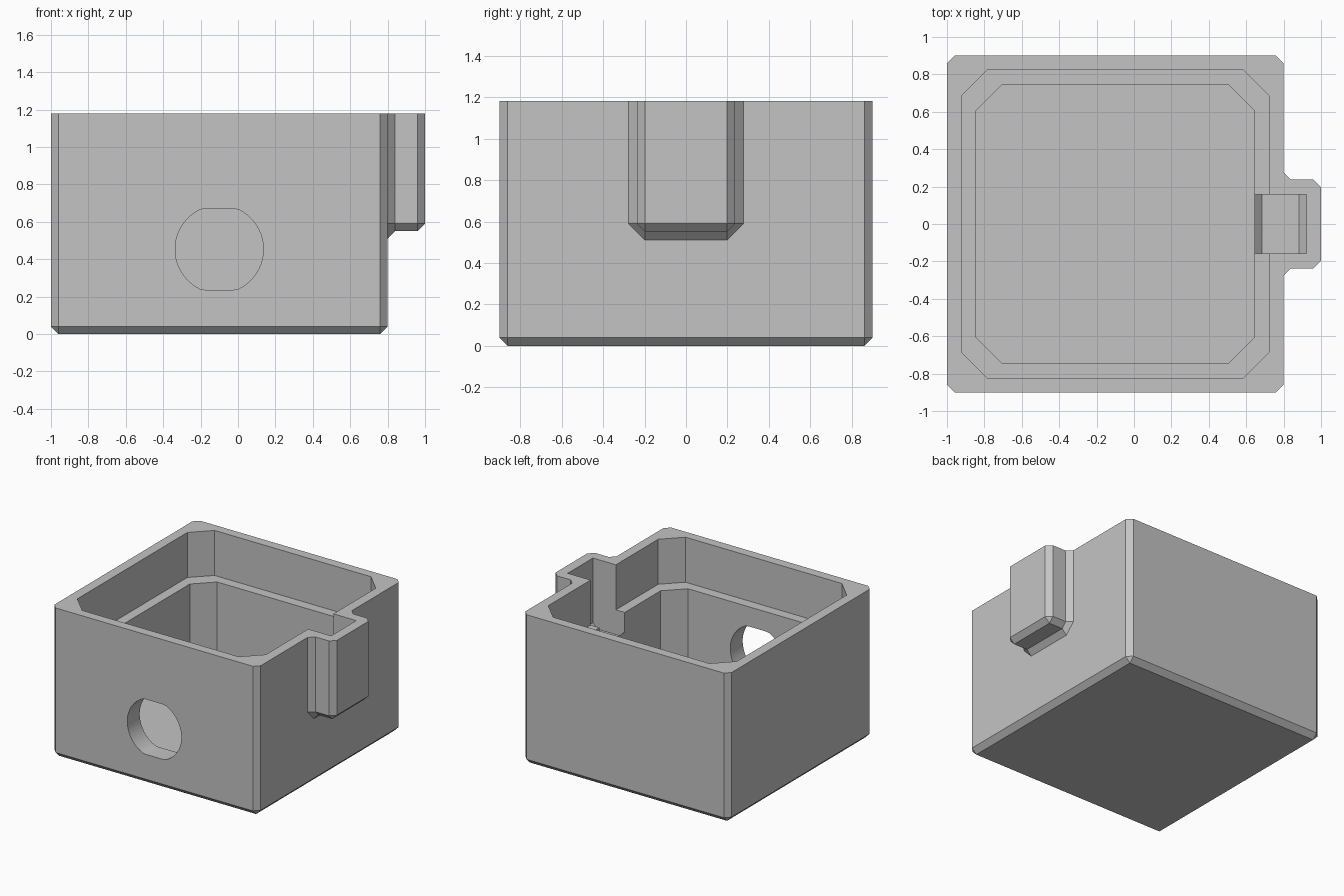
import bpy, bmesh, math

if "Cube" in bpy.data.objects:
    bpy.data.objects.remove(bpy.data.objects["Cube"])

grey = bpy.data.materials.new("plain_grey")
grey.use_nodes = True
colour = (0.55, 0.55, 0.55, 1)
grey.diffuse_color = colour
grey.node_tree.nodes["Principled BSDF"].inputs["Base Color"].default_value = colour

TOP = 1.18
ABOVE = 1.4
C = 0.04  # outer chamfer


def loft(name, rings):
    """Skin a closed solid through rings of matching points."""
    bm = bmesh.new()
    loops = [[bm.verts.new(p) for p in ring] for ring in rings]
    n = len(loops[0])
    bm.faces.new(loops[0])
    bm.faces.new(loops[-1])
    for a, b in zip(loops, loops[1:]):
        for i in range(n):
            j = (i + 1) % n
            bm.faces.new((a[i], a[j], b[j], b[i]))
    bmesh.ops.remove_doubles(bm, verts=bm.verts, dist=0.0005)
    bmesh.ops.recalc_face_normals(bm, faces=bm.faces)
    mesh = bpy.data.meshes.new(name)
    bm.to_mesh(mesh)
    bm.free()
    mesh.materials.append(grey)
    obj = bpy.data.objects.new(name, mesh)
    bpy.context.collection.objects.link(obj)
    return obj


def octagon(x0, x1, y, c, z):
    """Rectangle with corners cut by c, at height z."""
    return [(x0 + c, -y, z), (x1 - c, -y, z), (x1, c - y, z), (x1, y - c, z),
            (x1 - c, y, z), (x0 + c, y, z), (x0, y - c, z), (x0, c - y, z)]


def boolean(target, tool, operation):
    mod = target.modifiers.new(tool.name, 'BOOLEAN')
    mod.operation = operation
    mod.solver = 'EXACT'
    mod.object = tool
    bpy.context.view_layer.objects.active = target
    bpy.ops.object.modifier_apply(modifier=mod.name)
    bpy.data.objects.remove(tool)


# Outer box, chamfered at the upright and bottom edges
box = loft("box_body", [octagon(-1 + C, 0.8 - C, 0.9 - C, 0, 0),
                        octagon(-1, 0.8, 0.9, C, C),
                        octagon(-1, 0.8, 0.9, C, TOP)])


# Side bump that flares into the wall and is chamfered at its outer end
def bump_ring(x, d):
    h, b = 0.197, 0.59
    return [(x, -h - d, TOP), (x, -h - d, b), (x, -h, b - d),
            (x, h, b - d), (x, h + d, b), (x, h + d, TOP)]


bump = loft("side_bump", [bump_ring(0.75, 2 * C), bump_ring(0.8, 2 * C),
                          bump_ring(0.8 + C, C), bump_ring(1 - C, C),
                          bump_ring(1, 0)])
boolean(box, bump, 'UNION')

# Wide upper recess and narrower lower cavity, leaving a ledge
for name, x0, x1, y, z in (("upper_recess", -0.922, 0.722, 0.825, 0.825),
                           ("lower_cavity", -0.844, 0.645, 0.745, 0.157)):
    cutter = loft(name, [octagon(x0, x1, y, 0.14, z),
                         octagon(x0, x1, y, 0.14, ABOVE)])
    boolean(box, cutter, 'DIFFERENCE')

# Slot from the cavity into the bump, with sloped floor ends
slot_profile = [(0.6, ABOVE), (0.6, 0.67), (0.645, 0.67), (0.685, 0.63),
                (0.882, 0.63), (0.922, 0.67), (0.922, ABOVE)]
slot = loft("bump_slot", [[(x, y, z) for x, z in slot_profile]
                          for y in (-0.157, 0.157)])
boolean(box, slot, 'DIFFERENCE')

# Round front hole with flattened top and bottom
flat = 0.217
angles = [math.tau * (i + 0.5) / 48 for i in range(48)]
outline = [(-0.1 + 0.236 * math.cos(a),
            0.453 + max(-flat, min(flat, 0.236 * math.sin(a)))) for a in angles]
hole = loft("front_hole", [[(x, y, z) for x, z in outline] for y in (-1, -0.6)])
boolean(box, hole, 'DIFFERENCE')

# Crisp edges with a smooth hole wall
bpy.ops.object.select_all(action='DESELECT')
box.select_set(True)
bpy.context.view_layer.objects.active = box
bpy.ops.object.shade_smooth_by_angle(angle=math.radians(20))
